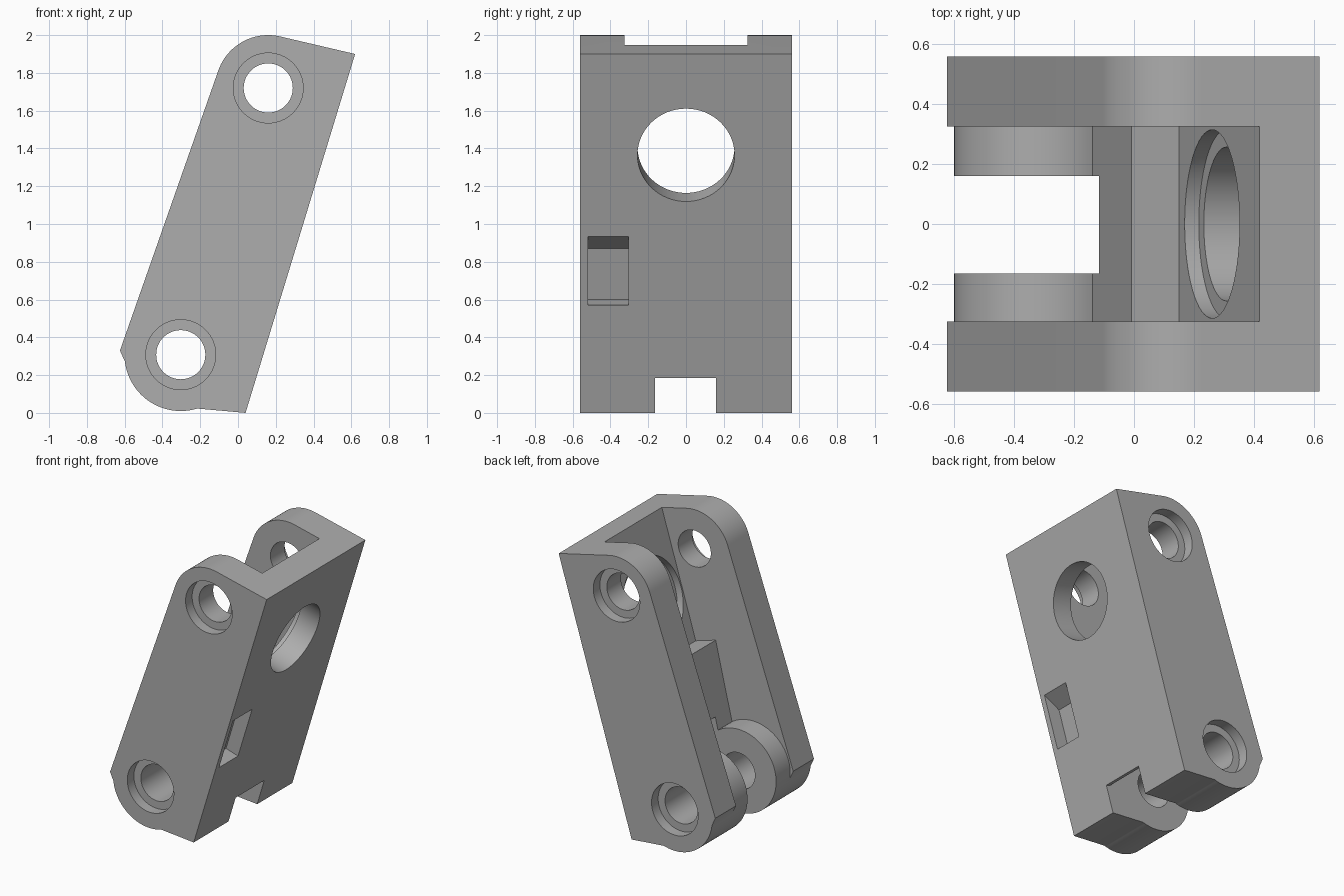
import bpy, bmesh
from math import sin, cos, radians
from mathutils import Vector, Matrix

cube = bpy.data.objects.get("Cube")
if cube:
    bpy.data.objects.remove(cube, do_unlink=True)

grey = bpy.data.materials.new("plain grey")
grey.use_nodes = True
colour = (0.42, 0.42, 0.42, 1)
grey.diffuse_color = colour
grey.node_tree.nodes["Principled BSDF"].inputs["Base Color"].default_value = colour

LOW, HIGH = Vector((-0.303, 0.308)), Vector((0.16, 1.72))  # pivot centres (x, z)
FOOT, TIP = Vector((0.04, 0)), Vector((0.62, 1.9))         # ends of the sloping face
along = (TIP - FOOT).normalized()
inward = Vector((-along.y, along.x))


def arc(centre, radius, start, end, steps=32):
    angles = [radians(start + (end - start) * i / steps) for i in range(steps + 1)]
    return [centre + radius * Vector((cos(a), sin(a))) for a in angles]


def add_object(name, bm):
    bmesh.ops.recalc_face_normals(bm, faces=bm.faces)
    mesh = bpy.data.meshes.new(name)
    bm.to_mesh(mesh)
    bm.free()
    mesh.materials.append(grey)
    obj = bpy.data.objects.new(name, mesh)
    bpy.context.collection.objects.link(obj)
    return obj


def prism(name, outline, y0, y1):
    bm = bmesh.new()
    face = bm.faces.new([bm.verts.new((p[0], y0, p[1])) for p in outline])
    result = bmesh.ops.extrude_face_region(bm, geom=[face])
    verts = [v for v in result["geom"] if isinstance(v, bmesh.types.BMVert)]
    bmesh.ops.translate(bm, verts=verts, vec=(0, y1 - y0, 0))
    return add_object(name, bm)


def rod(name, start, end, radius):
    axis = end - start
    turn = axis.to_track_quat('Z', 'Y').to_matrix().to_4x4()
    bm = bmesh.new()
    bmesh.ops.create_cone(bm, cap_ends=True, segments=64, radius1=radius, radius2=radius,
                          depth=axis.length,
                          matrix=Matrix.Translation((start + end) / 2) @ turn)
    return add_object(name, bm)


def on_face(height, depth, y=0):
    p = FOOT + along * (height / along.y) + inward * depth
    return Vector((p.x, y, p.y))


# Leaning body with rounded ends
outline = [FOOT, TIP]
outline += arc(HIGH, 0.28, 76, 161)
outline += [Vector((-0.625, 0.33))]
outline += arc(LOW, 0.298, 187, 287)
body = prism("hinge_link_body", outline, -0.56, 0.56)

# Channel between the side walls, stepped above the pivot lugs
channel = [Vector(p) for p in ((0.42, 1.947), (0.15, 1.06), (-0.008, 1.107))]
channel += arc(LOW, 0.298, 56.5, 187)
channel += [Vector(p) for p in ((-0.9, 0.27), (-0.9, 2.3), (0.528, 2.3))]
cutters = [prism("channel_cutter", channel, -0.325, 0.325)]

# Clearance slot between the two lugs
clear = 0.385
turned = 163
slot = arc(LOW, clear, turned - 180, turned + 30)
slot += [LOW + inward * 0.5 - along * 0.6, LOW - inward * 0.7 - along * 0.6,
         LOW - inward * 0.7]
cutters.append(prism("slot_cutter", slot, -0.165, 0.16))

# Pivot bores with a counterbore on each outer side
for centre in (LOW, HIGH):
    def at(y):
        return Vector((centre.x, y, centre.y))
    cutters.append(rod("bore_cutter", at(-0.8), at(0.8), 0.13))
    for side in (-1, 1):
        cutters.append(rod("counterbore_cutter", at(side * 0.485), at(side * 0.8), 0.185))

# Large round window through the sloping plate, recessed from inside
cutters.append(rod("window_cutter", on_face(1.365, -0.2), on_face(1.365, 0.3), 0.257))
cutters.append(rod("window_recess_cutter", on_face(1.365, 0.155), on_face(1.365, 0.3), 0.315))

# Small pocket with a sloping upper end
pocket = [on_face(h, d).xz for h, d in ((0.57, -0.05), (0.57, 0.1), (0.84, 0.1),
                                        (0.935, 0), (0.935, -0.05))]
cutters.append(prism("pocket_cutter", pocket, -0.52, -0.305))

# Carve everything, then drop the cutters
for cutter in cutters:
    mod = body.modifiers.new(cutter.name, 'BOOLEAN')
    mod.operation = 'DIFFERENCE'
    mod.solver = 'EXACT'
    mod.object = cutter
graph = bpy.context.evaluated_depsgraph_get()
carved = bpy.data.meshes.new_from_object(body.evaluated_get(graph))
body.modifiers.clear()
body.data = carved
carved.materials.clear()
carved.materials.append(grey)
for cutter in cutters:
    bpy.data.objects.remove(cutter, do_unlink=True)

bpy.ops.object.select_all(action='DESELECT')
body.select_set(True)
bpy.context.view_layer.objects.active = body
bpy.ops.object.shade_smooth_by_angle(angle=radians(25))
